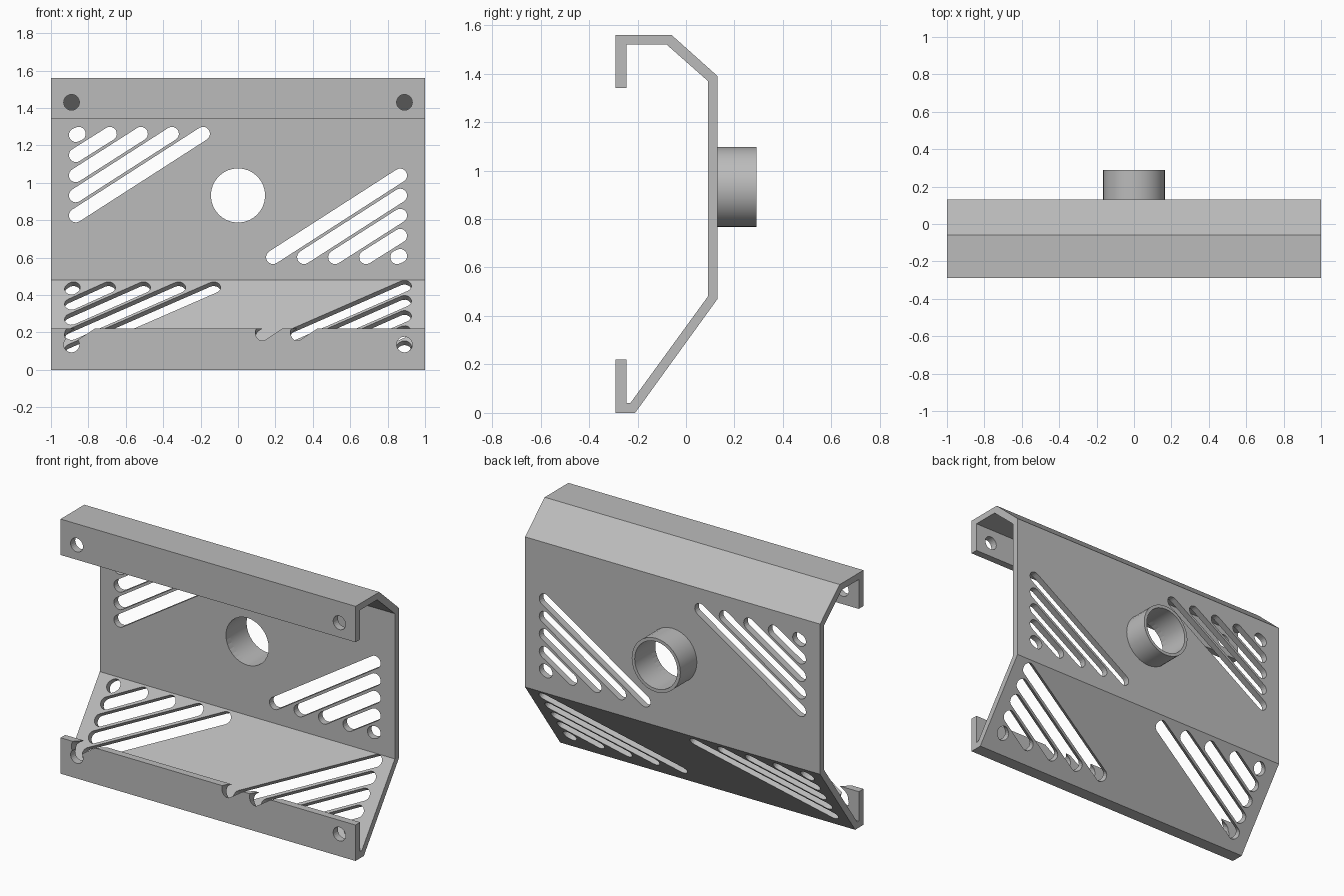
import bpy, bmesh, math
from mathutils import Vector

cube = bpy.data.objects.get("Cube")
if cube:
    bpy.data.objects.remove(cube, do_unlink=True)

grey = bpy.data.materials.new("plain grey")
grey.use_nodes = True
GREY = (0.5, 0.5, 0.5, 1)
grey.diffuse_color = GREY
grey.node_tree.nodes["Principled BSDF"].inputs["Base Color"].default_value = GREY


def finish(bm, name, helper=False):
    bmesh.ops.recalc_face_normals(bm, faces=bm.faces)
    mesh = bpy.data.meshes.new(name)
    bm.to_mesh(mesh)
    bm.free()
    mesh.materials.append(grey)
    obj = bpy.data.objects.new(name, mesh)
    bpy.context.collection.objects.link(obj)
    if helper:
        obj.hide_render = True
        obj.hide_viewport = True
        obj.display_type = 'WIRE'
    return obj


def prism(bm, points, vector):
    """Extrude a flat outline along a vector."""
    face = bm.faces.new([bm.verts.new(p) for p in points])
    new = bmesh.ops.extrude_face_region(bm, geom=[face], use_keep_orig=True)
    bmesh.ops.translate(bm, vec=vector,
                        verts=[v for v in new["geom"] if isinstance(v, bmesh.types.BMVert)])


def stadium(a, b, radius, steps=10):
    """Outline of a round-ended slot from a to b."""
    a, b = Vector(a), Vector(b)
    angle = math.atan2(b.y - a.y, b.x - a.x)
    pts = []
    for centre, start in ((b, angle - math.pi / 2), (a, angle + math.pi / 2)):
        for i in range(steps + 1):
            t = start + math.pi * i / steps
            pts.append(centre + radius * Vector((math.cos(t), math.sin(t))))
    return pts


def circle(x, z, radius, y, n):
    return [(x + radius * math.cos(math.tau * i / n), y,
             z + radius * math.sin(math.tau * i / n)) for i in range(n)]


X = Vector((1, 0, 0))
Z = Vector((0, 0, 1))
BORE_Z = 0.932
SLOT_R = 0.037

# Folded sheet bracket
profile = [(-0.29, 1.34), (-0.29, 1.56), (-0.06, 1.56), (0.13, 1.39),
           (0.13, 0.47), (-0.21, 0), (-0.29, 0), (-0.29, 0.22),
           (-0.245, 0.22), (-0.245, 0.04), (-0.23, 0.04), (0.09, 0.48),
           (0.09, 1.37), (-0.08, 1.52), (-0.245, 1.52), (-0.245, 1.34)]
bm = bmesh.new()
prism(bm, [(-1, y, z) for y, z in profile], X * 2)
bracket = finish(bm, "folded_bracket")

# Slots through the upright panel, the second group turned half a circle
bm = bmesh.new()
for side in (1, -1):
    for k in range(5):
        a = (-0.867 * side, (1.255 - 0.1075 * k - BORE_Z) * side)
        b = ((-0.851 + 0.166 * k) * side, (1.262 - BORE_Z) * side)
        outline = stadium(a, b, SLOT_R)
        prism(bm, [(p.x, 0.0, p.y + BORE_Z) for p in outline], (0, 0.2, 0))
upright_slots = finish(bm, "upright_slot_cutter", True)

# Slots square to the sloping panel; the longest also notch the lower lip
foot = Vector((0, -0.23, 0.04))
up = (Vector((0, 0.09, 0.48)) - foot).normalized()
inward = X.cross(up) * -1
if inward.y > 0:
    inward.negate()
MID = 0.295
bm = bmesh.new()
for side in (1, -1):
    for k in range(5):
        a = (-0.89 * side, (0.19 - 0.1 * k) * side)
        b = ((-0.88 + 0.1875 * k) * side, 0.2 * side)
        notched = k == 4 or (k == 3 and side < 0)
        reach = 0.25 if notched else 0.03
        pts = [foot + X * p.x + up * (p.y + MID) - inward * 0.1
               for p in stadium(a, b, SLOT_R)]
        prism(bm, pts, inward * (0.1 + reach))
sloping_slots = finish(bm, "sloping_slot_cutter", True)

# Screw holes in both lips
bm = bmesh.new()
for x in (-0.89, 0.89):
    for z in (0.135, 1.43):
        prism(bm, circle(x, z, 0.042, -0.35, 24), (0, 0.12, 0))
screw_holes = finish(bm, "screw_hole_cutter", True)

# Central bore
bm = bmesh.new()
prism(bm, circle(0, BORE_Z, 0.145, 0.0, 32), (0, 0.2, 0))
bore = finish(bm, "bore_cutter", True)

for cutter in (upright_slots, sloping_slots, screw_holes, bore):
    mod = bracket.modifiers.new(cutter.name, 'BOOLEAN')
    mod.operation = 'DIFFERENCE'
    mod.solver = 'EXACT'
    mod.object = cutter

# Collar tube behind the bore
bm = bmesh.new()
N = 32
rings = [[bm.verts.new(p) for p in circle(0, BORE_Z, r, y, N)]
         for r, y in ((0.165, 0.13), (0.165, 0.29), (0.145, 0.29), (0.145, 0.13))]
for j in range(4):
    lo, hi = rings[j], rings[(j + 1) % 4]
    for i in range(N):
        n = (i + 1) % N
        bm.faces.new((lo[i], lo[n], hi[n], hi[i]))
collar = finish(bm, "collar")
bpy.ops.object.select_all(action='DESELECT')
collar.select_set(True)
bpy.context.view_layer.objects.active = collar
bpy.ops.object.shade_smooth_by_angle(angle=math.radians(35))
